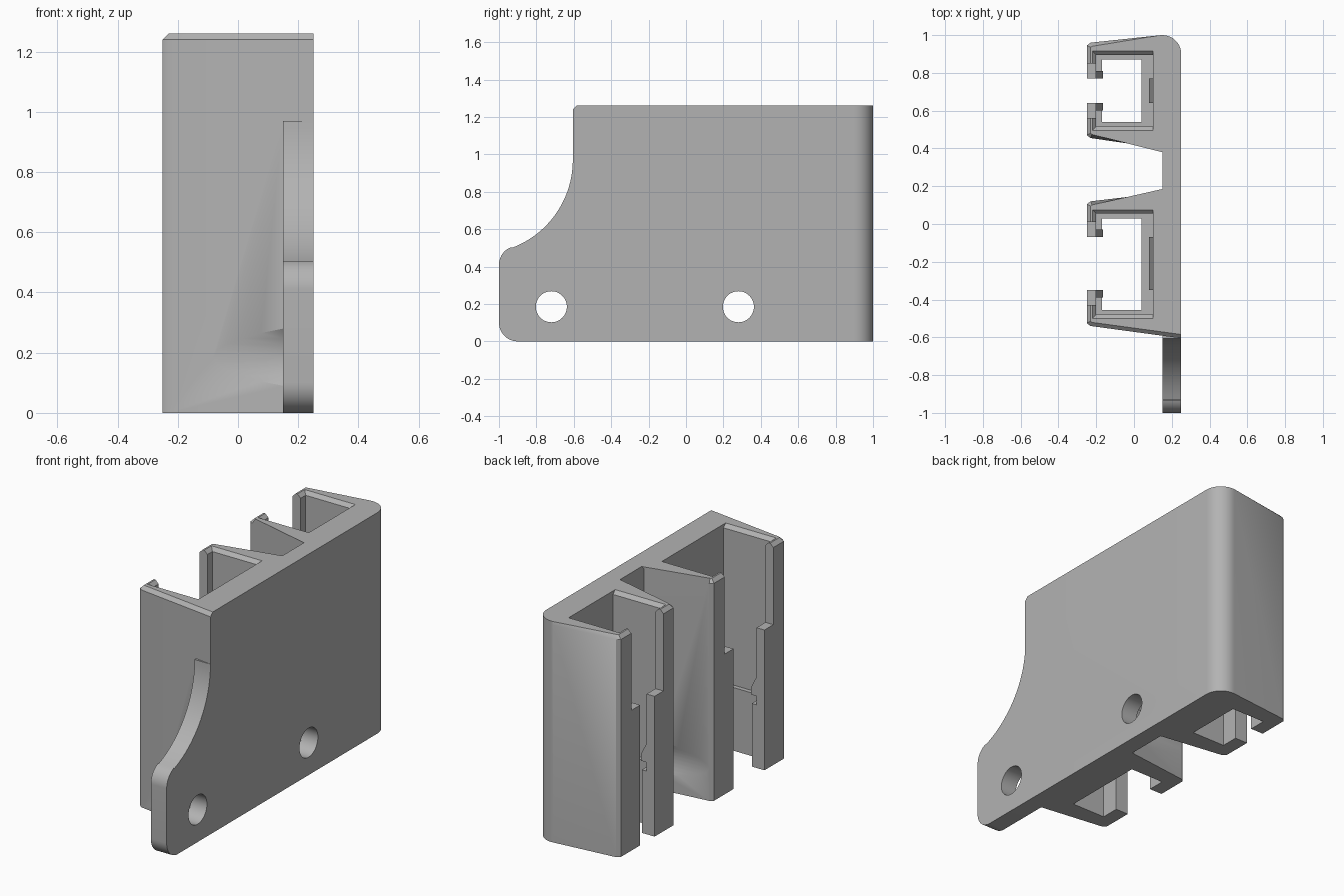
import bpy, bmesh
from math import pi, cos, sin, radians

old = bpy.data.objects.get("Cube")
if old:
    bpy.data.objects.remove(old)

H = 1.26            # overall height
HOLES = (-0.72, 0.28)
HOLE_Z = 0.185

grey = bpy.data.materials.new("plain_grey")
grey.use_nodes = True
colour = (0.45, 0.45, 0.45, 1)
grey.diffuse_color = colour
grey.node_tree.nodes["Principled BSDF"].inputs["Base Color"].default_value = colour


def to_object(name, bm):
    bmesh.ops.recalc_face_normals(bm, faces=bm.faces)
    mesh = bpy.data.meshes.new(name)
    bm.to_mesh(mesh)
    bm.free()
    mesh.materials.append(grey)
    obj = bpy.data.objects.new(name, mesh)
    bpy.context.collection.objects.link(obj)
    return obj


def loft(bm, rings):
    """Closed solid through a list of equal-length point rings."""
    vs = [[bm.verts.new(p) for p in ring] for ring in rings]
    n = len(vs[0])
    for a, b in zip(vs, vs[1:]):
        for i in range(n):
            j = (i + 1) % n
            bm.faces.new((a[i], a[j], b[j], b[i]))
    bm.faces.new(vs[0])
    bm.faces.new(vs[-1])


def solid(name, rings):
    bm = bmesh.new()
    loft(bm, rings)
    return to_object(name, bm)


def rect(x0, x1, y0, y1, z):
    return [(x0, y0, z), (x1, y0, z), (x1, y1, z), (x0, y1, z)]


def box(name, x0, x1, y0, y1, z0, z1):
    return solid(name, [rect(x0, x1, y0, y1, z0), rect(x0, x1, y0, y1, z1)])


def along_x(name, pts, x0, x1):
    return solid(name, [[(x, y, z) for y, z in pts] for x in (x0, x1)])


def along_y(name, pts, y0, y1):
    return solid(name, [[(x, y, z) for x, z in pts] for y in (y0, y1)])


def arc(cx, cy, r, a0, a1, n=12):
    angles = [radians(a0 + (a1 - a0) * i / n) for i in range(n + 1)]
    return [(cx + r * cos(a), cy + r * sin(a)) for a in angles]


def combine(target, tool, operation):
    mod = target.modifiers.new("boolean", 'BOOLEAN')
    mod.operation = operation
    mod.solver = 'EXACT'
    mod.object = tool
    bpy.context.view_layer.objects.active = target
    bpy.ops.object.modifier_apply(modifier=mod.name)
    bpy.data.objects.remove(tool)


# Back plate and two pairs of tapered arms, as one comb-shaped outline
outline = [(0.25, -0.605), (-0.23, -0.54), (-0.25, -0.525),
           (-0.25, 0.105), (-0.23, 0.12), (0.15, 0.165),
           (0.15, 0.40), (-0.23, 0.455), (-0.25, 0.47),
           (-0.25, 0.945), (-0.23, 0.96)]
outline += arc(0.15, 0.9, 0.1, 97, 0)
bm = bmesh.new()
loft(bm, [[(x, y, z) for x, y in outline] for z in (0, H)])
rim = [e for e in bm.edges if all(v.co.z > 1 for v in e.verts)
       and sum(v.co.x for v in e.verts) / 2 < 0.14]
bmesh.ops.bevel(bm, geom=rim, offset=0.02, offset_type='OFFSET',
                segments=1, affect='EDGES')
bracket = to_object("wall_bracket", bm)

# Mounting tab with a sweeping upper edge
tab = arc(-0.9, 0.1, 0.1, 270, 180) + arc(-0.9, 0.41, 0.1, 180, 110.6)
tab += arc(-1.107, 0.97, 0.502, -69.4, 0, 20) + [(-0.5, 0.97), (-0.5, 0)]
combine(bracket, along_x("mounting_tab", tab, 0.15, 0.25), 'UNION')

# Screw holes and the clearance for the screw heads
for y in HOLES:
    hole = arc(y, HOLE_Z, 0.083, 0, 352.5, 47)
    clearance = arc(y, HOLE_Z, 0.16, 0, 352.5, 47)
    combine(bracket, along_x("screw_hole", hole, 0, 0.4), 'DIFFERENCE')
    combine(bracket, along_x("head_clearance", clearance, -0.5, 0.15), 'DIFFERENCE')

# Pockets: cavity range and slot range in y
for lo, hi, slot_lo, slot_hi in ((-0.48, 0.055, -0.35, -0.07), (0.515, 0.895, 0.64, 0.77)):
    # Cavity with a flared mouth, standing on a ledge
    flare = 0.06
    cavity = solid("cavity", [rect(-0.20, 0.10, lo, hi, 0.36),
                              rect(-0.20, 0.10, lo, hi, 1.24),
                              rect(-0.20 - flare, 0.10, lo - flare, hi + flare, 1.24 + flare)])
    combine(bracket, cavity, 'DIFFERENCE')
    combine(bracket, box("through_opening", -0.17, 0.04, lo + 0.025, hi - 0.025, -0.1, 0.5),
            'DIFFERENCE')
    # Front slot, wider above the lips
    combine(bracket, box("slot", -0.4, -0.1, slot_lo, slot_hi, -0.1, 0.9), 'DIFFERENCE')
    combine(bracket, box("wide_slot", -0.4, -0.15, slot_lo - 0.08, slot_hi + 0.08, 0.8, 1.4),
            'DIFFERENCE')
    # Retaining bumps behind the lips and on the back wall
    hook = [(-0.21, 0.41), (-0.165, 0.41), (-0.165, 0.45), (-0.20, 0.52), (-0.21, 0.52)]
    for y0, y1 in ((slot_lo - 0.04, slot_lo), (slot_hi, slot_hi + 0.04)):
        combine(bracket, along_y("hook", hook, y0, y1), 'UNION')
    catch = [(0.11, 0.41), (0.08, 0.41), (0.08, 0.45), (0.10, 0.52), (0.11, 0.52)]
    combine(bracket, along_y("catch", catch, slot_lo, slot_hi), 'UNION')

bpy.ops.object.select_all(action='DESELECT')
bracket.select_set(True)
bpy.context.view_layer.objects.active = bracket
bpy.ops.object.shade_smooth_by_angle(angle=radians(30))
